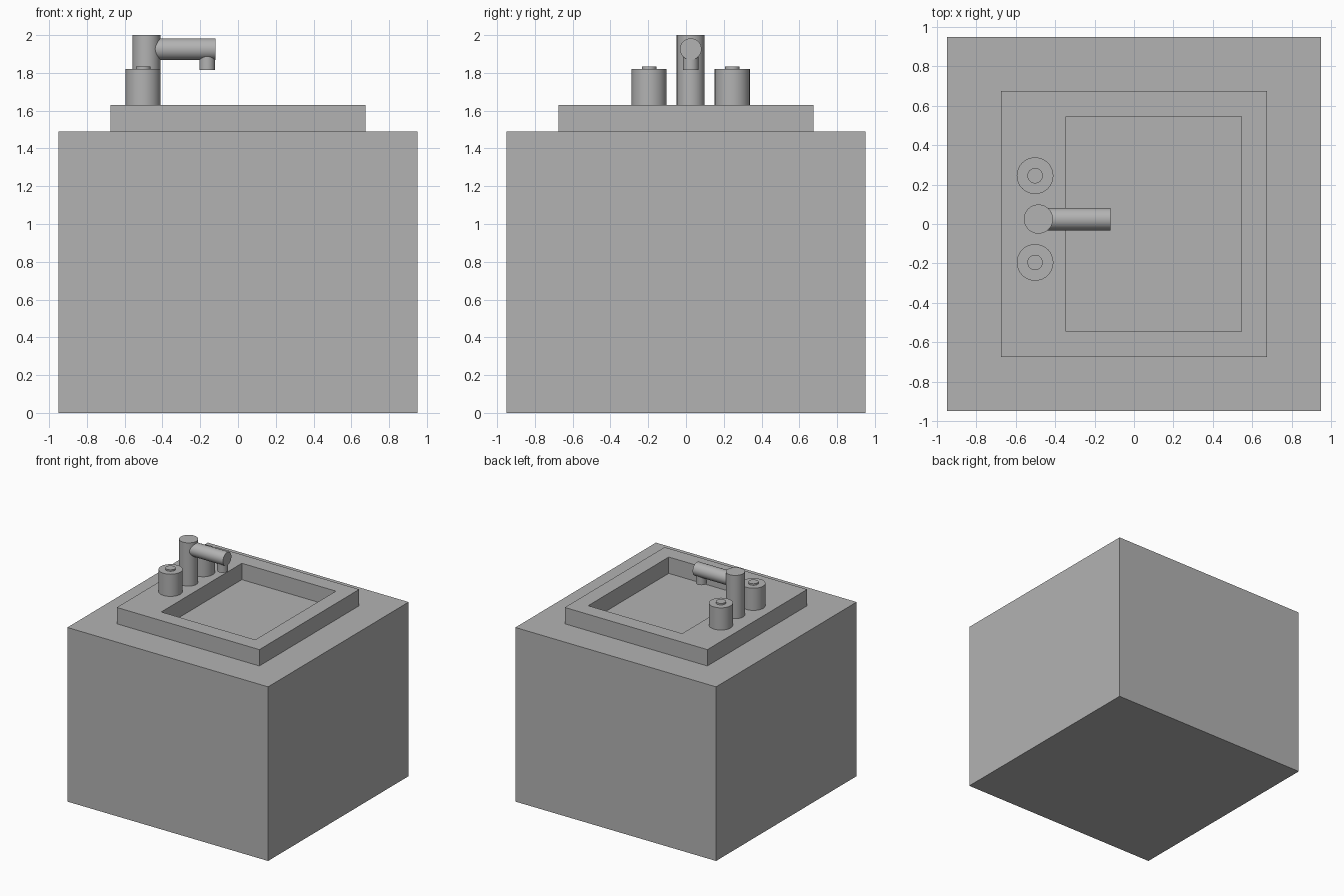
import bpy
from math import pi

default = bpy.data.objects.get("Cube")
if default:
    bpy.data.objects.remove(default, do_unlink=True)

grey = bpy.data.materials.new("plain grey")
grey.use_nodes = True
COLOUR = (0.45, 0.45, 0.45, 1)
grey.diffuse_color = COLOUR
grey.node_tree.nodes["Principled BSDF"].inputs["Base Color"].default_value = COLOUR


def box(name, low, high):
    centre = [(a + b) / 2 for a, b in zip(low, high)]
    bpy.ops.mesh.primitive_cube_add(size=1, location=centre)
    ob = bpy.context.object
    ob.name = name
    ob.scale = [b - a for a, b in zip(low, high)]
    bpy.ops.object.transform_apply(location=False, rotation=False, scale=True)
    ob.data.materials.append(grey)
    return ob


def cylinder(name, radius, length, centre, tilt=0):
    bpy.ops.mesh.primitive_cylinder_add(vertices=32, radius=radius, depth=length,
                                        location=centre, rotation=(0, tilt, 0))
    ob = bpy.context.object
    ob.name = name
    ob.data.materials.append(grey)
    bpy.ops.object.shade_smooth_by_angle(angle=pi / 6)
    return ob


CABINET_TOP, RIM_TOP = 1.49, 1.63

# Cabinet block
box("cabinet", (-0.95, -0.95, 0), (0.95, 0.95, CABINET_TOP))

# Raised rim with the basin opening cut through to the cabinet top
rim = box("basin_rim", (-0.675, -0.675, CABINET_TOP), (0.675, 0.675, RIM_TOP))
cutter = box("basin_cutter", (-0.345, -0.545, CABINET_TOP - 0.1),
             (0.545, 0.545, RIM_TOP + 0.1))
cutter.hide_render = True
cutter.hide_viewport = True
cut = rim.modifiers.new("basin opening", 'BOOLEAN')
cut.operation = 'DIFFERENCE'
cut.solver = 'EXACT'
cut.object = cutter

# Tap: upright post, horizontal spout, short nozzle
TAP_Y = 0.025
cylinder("tap_post", 0.074, 2 - RIM_TOP, (-0.485, TAP_Y, (2 + RIM_TOP) / 2))
cylinder("tap_spout", 0.057, 0.34, (-0.29, TAP_Y, 1.926), tilt=pi / 2)
cylinder("tap_nozzle", 0.042, 0.1, (-0.163, TAP_Y, 1.865))

# Knobs on both sides of the tap, each with a small button on top
for side, y in (("right", -0.195), ("left", 0.245)):
    cylinder(side + "_knob", 0.093, 0.19, (-0.502, y, RIM_TOP + 0.095))
    cylinder(side + "_knob_button", 0.039, 0.02, (-0.502, y, RIM_TOP + 0.193))
